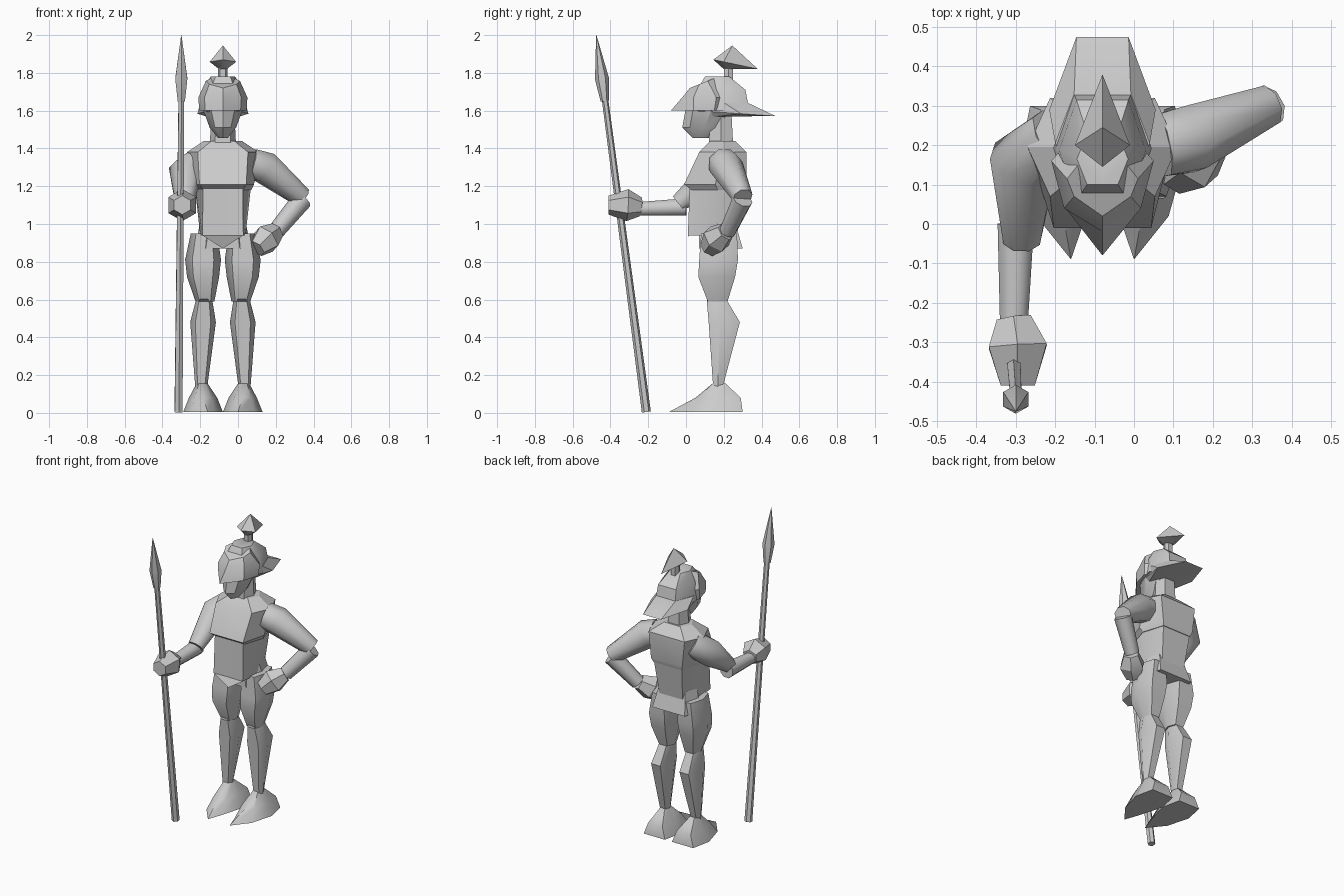
import bpy, bmesh, math
from mathutils import Vector

old = bpy.data.objects.get("Cube")
if old:
    bpy.data.objects.remove(old, do_unlink=True)

BODY_X = -.08  # centre line of the standing figure

steel = bpy.data.materials.new("steel_grey")
steel.use_nodes = True
grey = (.6, .6, .6, 1)
steel.diffuse_color = grey
steel.node_tree.nodes["Principled BSDF"].inputs["Base Color"].default_value = grey


def ring(z, w, front, back, mid=None, kf=.6, kb=.6, nose=0, dip=0, slope=0, cx=0, shift=0):
    """Symmetric eight-point section: nose and dip move the front centre point."""
    mid = (front + back) / 2 if mid is None else mid
    outline = [(shift, front - nose, z - dip), (kf * w, front, z), (w, mid, z),
               (kb * w, back, z), (0, back, z), (-kb * w, back, z),
               (-w, mid, z), (-kf * w, front, z)]
    return [Vector((BODY_X + cx + x, y, h + slope * (y - front))) for x, y, h in outline]


def loft(name, rings, angle=30):
    """Skin a stack of equal-length rings and cap both ends."""
    bm = bmesh.new()
    loops = [[bm.verts.new(p) for p in r] for r in rings]
    for low, high in zip(loops, loops[1:]):
        for i in range(len(low)):
            j = (i + 1) % len(low)
            bm.faces.new((low[i], low[j], high[j], high[i]))
    bm.faces.new(loops[0][::-1])
    bm.faces.new(loops[-1])
    bmesh.ops.remove_doubles(bm, verts=bm.verts, dist=.0005)
    bmesh.ops.recalc_face_normals(bm, faces=bm.faces)
    mesh = bpy.data.meshes.new(name)
    bm.to_mesh(mesh)
    bm.free()
    mesh.materials.append(steel)
    obj = bpy.data.objects.new(name, mesh)
    bpy.context.collection.objects.link(obj)
    bpy.ops.object.select_all(action='DESELECT')
    obj.select_set(True)
    bpy.context.view_layer.objects.active = obj
    bpy.ops.object.shade_smooth_by_angle(angle=math.radians(angle))
    return obj


def at(x, y, z, r):
    return Vector((x, y, z)), r


def limb(name, stations, sides=8, angle=50):
    """Tube through stations of position and radius, square to its path."""
    rings = []
    for i, (centre, r) in enumerate(stations):
        before = stations[max(i - 1, 0)][0]
        after = stations[min(i + 1, len(stations) - 1)][0]
        turn = (after - before).to_track_quat('Z', 'Y')
        steps = [math.tau * (k + .5) / sides for k in range(sides)]
        rings.append([centre + turn @ Vector((math.cos(a) * r, math.sin(a) * r, 0))
                      for a in steps])
    return loft(name, rings, angle)


# Torso armour
loft("breastplate", [
    ring(z=1.44, w=.10, front=.13, back=.26),
    ring(z=1.38, w=.19, front=.07, back=.32, kf=.7, kb=.7),
    ring(z=1.21, w=.165, front=-.01, back=.32, kf=.75, kb=.7),
    ring(z=1.18, w=.15, front=.03, back=.31, kf=.7, kb=.7)])
loft("belly_plate", [
    ring(z=1.21, w=.15, front=.02, back=.31, kf=.7, kb=.7),
    ring(z=.94, w=.12, front=.01, back=.27, kf=.9, kb=.7, dip=.07)])
loft("hip_skirt", [
    ring(z=1.01, w=.12, front=.07, back=.26, kb=.8),
    ring(z=.87, w=.15, front=.07, back=.30, kb=.8)])

# Head
loft("neck", [
    ring(z=1.41, w=.07, front=.12, back=.25),
    ring(z=1.60, w=.06, front=.13, back=.24)])
loft("face_guard", [
    ring(z=1.455, w=.025, front=.05, back=.12, nose=.015),
    ring(z=1.51, w=.07, front=.02, back=.18, nose=.04),
    ring(z=1.62, w=.11, front=.04, back=.24, nose=.04)])
loft("helmet_dome", [
    ring(z=1.60, w=.125, front=.05, back=.335),
    ring(z=1.71, w=.11, front=.06, back=.315),
    ring(z=1.78, w=.065, front=.10, back=.23)], angle=40)
loft("helmet_brim", [
    ring(z=1.57, w=.09, front=.09, back=.24),
    ring(z=1.60, w=.135, front=.06, back=.475, mid=.29, kb=.49, slope=-.07),
    ring(z=1.64, w=.12, front=.08, back=.33)])
loft("visor", [
    ring(z=1.60, w=.125, front=.04, back=.20, mid=.15, kf=.75, nose=.12),
    ring(z=1.67, w=.13, front=.04, back=.22, mid=.16, kf=.75, nose=.06),
    ring(z=1.74, w=.09, front=.07, back=.16, kf=.8, nose=.05, slope=.4)])

# Crest on top of the helmet
loft("crest_stem", [
    ring(z=1.75, w=.025, front=.20, back=.25),
    ring(z=1.84, w=.025, front=.20, back=.25)])
loft("crest", [
    ring(z=1.82, w=.02, front=.20, back=.25),
    ring(z=1.87, w=.07, front=.145, back=.38, mid=.20, kf=0, kb=0, slope=-.21),
    ring(z=1.945, w=0, front=.245, back=.245)], angle=50)

# Legs, one for each side of the centre line
for side, tag in ((1, "left"), (-1, "right")):
    loft(tag + "_thigh", [
        ring(z=.59, w=.05, front=.115, back=.22, cx=side * .095),
        ring(z=.72, w=.085, front=.065, back=.26, cx=side * .105),
        ring(z=.81, w=.095, front=.07, back=.275, cx=side * .105),
        ring(z=.95, w=.07, front=.08, back=.27, cx=side * .10)], angle=45)
    loft(tag + "_shin", [
        ring(z=.12, w=.03, front=.145, back=.19, cx=side * .115),
        ring(z=.48, w=.068, front=.12, back=.285, mid=.18, kb=.5, cx=side * .105),
        ring(z=.59, w=.045, front=.11, back=.22, dip=-.06, cx=side * .10)], angle=45)
    loft(tag + "_foot", [
        ring(z=.005, w=.105, front=.02, back=.30, mid=.17, kb=.75, nose=.11,
             cx=side * .105, shift=-side * .025),
        ring(z=.08, w=.075, front=.07, back=.29, kb=.7, nose=.02, cx=side * .105),
        ring(z=.155, w=.03, front=.14, back=.21, cx=side * .11)], angle=45)

# Left arm, bent with the hand on the hip
limb("left_upper_arm", [
    at(x=.07, y=.20, z=1.32, r=.085),
    at(x=.14, y=.215, z=1.30, r=.09),
    at(x=.34, y=.30, z=1.14, r=.055)])
limb("left_forearm", [
    at(x=.34, y=.30, z=1.13, r=.055),
    at(x=.20, y=.22, z=.96, r=.045)])
limb("left_hand", [
    at(x=.20, y=.21, z=.96, r=.05),
    at(x=.15, y=.16, z=.92, r=.08),
    at(x=.10, y=.12, z=.87, r=.05)], sides=6, angle=30)

# Right arm, reaching forward to hold the spear
limb("right_upper_arm", [
    at(x=-.20, y=.22, z=1.33, r=.08),
    at(x=-.28, y=.16, z=1.27, r=.09),
    at(x=-.285, y=-.04, z=1.11, r=.05)])
limb("right_forearm", [
    at(x=-.30, y=.00, z=1.09, r=.05),
    at(x=-.305, y=-.26, z=1.08, r=.038)])
limb("right_hand", [
    at(x=-.305, y=-.24, z=1.09, r=.05),
    at(x=-.295, y=-.31, z=1.10, r=.085),
    at(x=-.295, y=-.41, z=1.10, r=.05)], sides=6, angle=30)

# Spear
limb("spear_shaft", [
    at(x=-.315, y=-.21, z=.005, r=.024),
    at(x=-.30, y=-.43, z=1.67, r=.017)], sides=6, angle=30)
limb("spear_head", [
    at(x=-.30, y=-.43, z=1.65, r=.022),
    at(x=-.30, y=-.445, z=1.77, r=.037),
    at(x=-.30, y=-.475, z=2.0, r=.001)], sides=6, angle=30)
